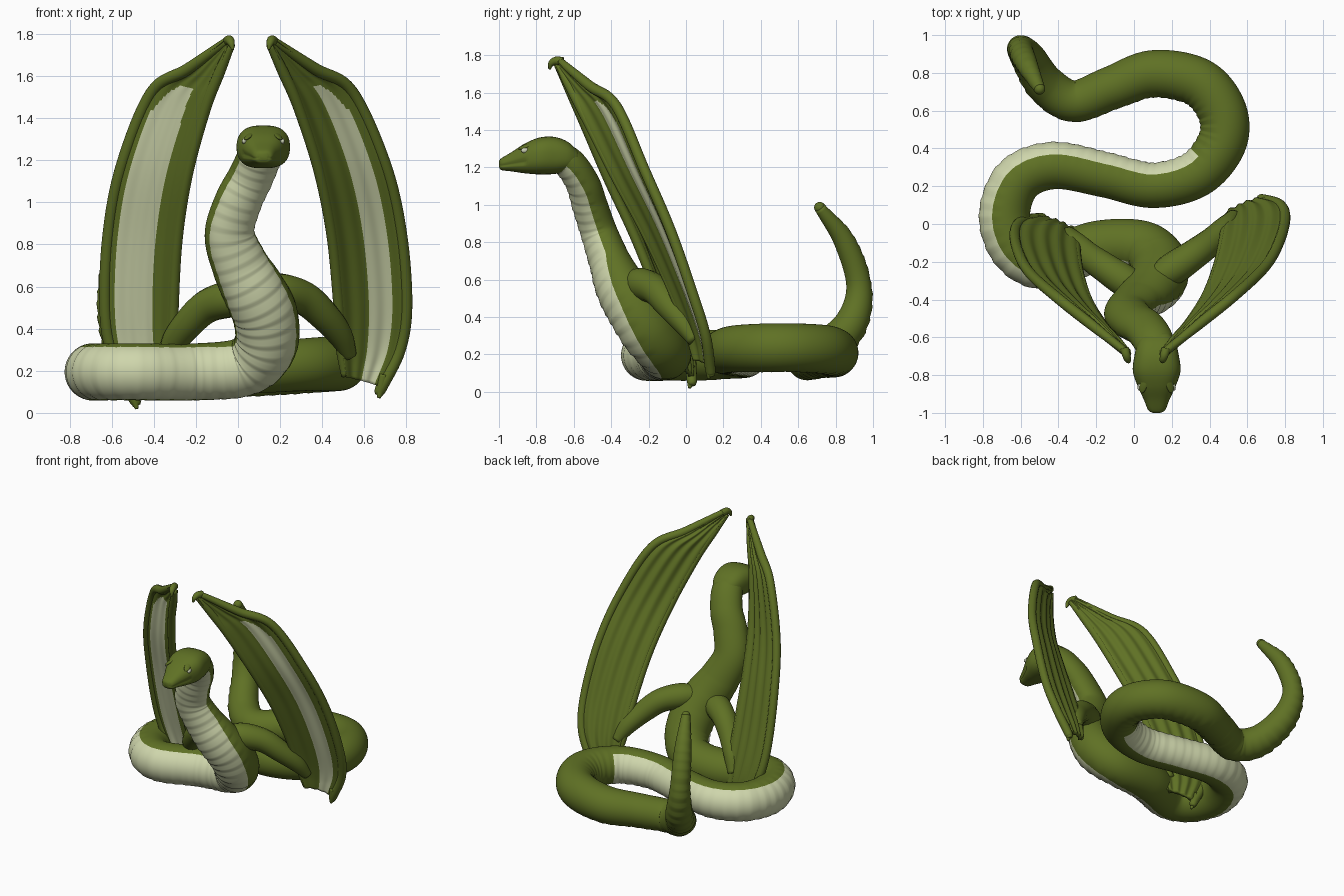
import bpy, bmesh, math
from mathutils import Vector

cube = bpy.data.objects.get("Cube")
if cube:
    bpy.data.objects.remove(cube, do_unlink=True)


def material(name, color):
    m = bpy.data.materials.new(name)
    m.use_nodes = True
    m.diffuse_color = (*color, 1)
    bsdf = next(n for n in m.node_tree.nodes if n.type == 'BSDF_PRINCIPLED')
    bsdf.inputs["Base Color"].default_value = (*color, 1)
    bsdf.inputs["Roughness"].default_value = 0.7
    return m


GREEN = material("scale green", (0.115, 0.165, 0.018))
PALE = material("belly cream", (0.62, 0.67, 0.41))
EYE = material("eye grey", (0.58, 0.62, 0.45))


def clamp(v):
    return max(0, min(1, v))


def spline(points, steps):
    """Catmull-Rom interpolation of points with any number of components."""
    pts = [Vector(p) for p in points]
    pts = [pts[0] * 2 - pts[1]] + pts + [pts[-1] * 2 - pts[-2]]
    out = []
    for a, b, c, d in zip(pts, pts[1:], pts[2:], pts[3:]):
        for s in range(steps):
            t = s / steps
            out.append((b * 2 + (c - a) * t + (a * 2 - b * 5 + c * 4 - d) * t ** 2
                        + (b * 3 - a - c * 3 + d) * t ** 3) / 2)
    return out + [pts[-2]]


def loft(name, rings, mats=(GREEN,), rule=None):
    """Skin closed rings of points; rule(ring, segment) picks the material."""
    bm = bmesh.new()
    rows = [[bm.verts.new(p) for p in ring] for ring in rings]
    n = len(rows[0])
    for i, (a, b) in enumerate(zip(rows, rows[1:])):
        for j in range(n):
            k = (j + 1) % n
            f = bm.faces.new((a[j], a[k], b[k], b[j]))
            f.material_index = rule(i, j) if rule else 0
    bm.faces.new(rows[0])
    bm.faces.new(rows[-1])
    bmesh.ops.recalc_face_normals(bm, faces=bm.faces)
    mesh = bpy.data.meshes.new(name)
    bm.to_mesh(mesh)
    bm.free()
    mesh.shade_smooth()
    for m in mats:
        mesh.materials.append(m)
    obj = bpy.data.objects.new(name, mesh)
    bpy.context.collection.objects.link(obj)


def tube_rings(path, down, segs, shape=None):
    """Rings along a path (x, y, z, radius), framed by parallel transport."""
    pos = [Vector(p[:3]) for p in path]
    rings, last = [], None
    for i, p in enumerate(pos):
        t = (pos[min(i + 1, len(pos) - 1)] - pos[max(i - 1, 0)]).normalized()
        if last:
            down = last.rotation_difference(t) @ down
        down = (down - t * down.dot(t)).normalized()
        last, side = t, t.cross(down)
        ring = []
        for j in range(segs):
            a = math.tau * (j + 0.5) / segs
            d, w, roll = shape(i, a) if shape else (1, 1, 0)
            ring.append(p + (down * math.cos(a + roll) * d
                             + side * math.sin(a + roll) * w) * path[i][3])
        rings.append(ring)
    return rings


def tube(name, points, steps=8):
    path = spline(points, steps)
    loft(name, tube_rings(path, Vector((0.3, -0.8, -0.5)), 16))


def ball(name, center, size, mat):
    bm = bmesh.new()
    bmesh.ops.create_uvsphere(bm, u_segments=20, v_segments=12, radius=1)
    mesh = bpy.data.meshes.new(name)
    bm.to_mesh(mesh)
    bm.free()
    mesh.shade_smooth()
    mesh.materials.append(mat)
    obj = bpy.data.objects.new(name, mesh)
    obj.location, obj.scale = center, size
    bpy.context.collection.objects.link(obj)
    return obj


# Body: neck, coils and raised tail as one long tube (x, y, z, radius)
STEPS, SEGS = 14, 72
body_path = spline([
    (.12, -.76, 1.265, .09), (.11, -.64, 1.235, .105), (.06, -.555, 1.12, .11),
    (0, -.515, 1, .115), (-.04, -.465, .85, .12), (.01, -.41, .7, .135),
    (.075, -.36, .58, .15), (.13, -.29, .46, .155), (.13, -.2, .32, .15),
    (.03, -.12, .22, .14), (-.2, -.12, .195, .135), (-.48, -.21, .195, .135),
    (-.635, -.12, .195, .135), (-.685, .06, .195, .135), (-.61, .24, .2, .13),
    (-.42, .31, .2, .125), (-.15, .26, .205, .12), (.1, .205, .215, .12),
    (.33, .265, .23, .125), (.465, .43, .235, .13), (.465, .6, .235, .13),
    (.34, .75, .225, .13), (.1, .795, .205, .125), (-.12, .72, .19, .115),
    (-.32, .65, .175, .11), (-.47, .74, .22, .105), (-.56, .88, .36, .09),
    (-.6, .925, .56, .068), (-.57, .85, .8, .058), (-.5, .715, .985, .03)], STEPS)

travel = [0]
for p, q in zip(body_path, body_path[1:]):
    travel.append(travel[-1] + (Vector(q[:3]) - Vector(p[:3])).length)


def body_shape(i, a):
    """Flattened neck, belly plates, and a roll that turns the belly outward."""
    at = i / STEPS
    neck = clamp((8 - at) / 3)
    roll = math.radians(51 * clamp((at - 5) / 5) - 75 * clamp((at - 19) / 5))
    belly = max(0, math.cos(a)) ** 0.5
    depth = 0.05 if at < 25 else 0.12
    plate = 1 + depth * belly * ((travel[i] / 0.06) % 1 - 0.5)
    return (1 - 0.2 * neck) * plate, plate, roll


def body_color(i, j):
    a = (j + 1) / SEGS * 360
    return int(min(a, 360 - a) < 66 and 0.6 * STEPS < i < 18.3 * STEPS)


loft("body", tube_rings(body_path, Vector((0, 0, -1)), SEGS, body_shape),
     (GREEN, PALE), body_color)
ball("tail_tip", (-.5, .715, .985), (.03, .03, .03), GREEN)

# Head: stations of y, half width, top and bottom, with a mouth groove
head = spline([
    (-1, .02, 1.235, 1.2), (-.985, .045, 1.25, 1.185), (-.93, .068, 1.283, 1.178),
    (-.86, .1, 1.328, 1.168), (-.78, .126, 1.36, 1.162), (-.7, .118, 1.362, 1.165),
    (-.63, .1, 1.335, 1.18), (-.58, .07, 1.29, 1.2)], 7)
rings = []
for y, w, top, low in head:
    ring = []
    for j in range(48):
        a = math.tau * j / 48
        c, s = math.cos(a), math.sin(a)
        groove = 1 - 0.13 * math.exp(-((s + 0.2) / 0.1) ** 2) * (y < -.85)
        ring.append((.12 + w * groove * math.copysign(abs(c) ** 0.7, c), y,
                     (top + low) / 2 + (top - low) / 2 * math.copysign(abs(s) ** 0.85, s)))
    rings.append(ring)
loft("head", rings)
for side, label in ((-1, "right"), (1, "left")):
    eye = ball(label + "_eye", (.12 + side * .086, -.857, 1.29), (.013, .026, .015), EYE)
    eye.rotation_euler.z = side * 0.35
    brow = ball(label + "_brow", (.12 + side * .07, -.855, 1.314), (.02, .045, .008), GREEN)
    brow.rotation_euler = (0.4, side * 0.3, side * 0.4)


# Wings: inner and outer edges from tip to base, sheared a little per side
inner_edge = [(.09, -.69, 1.75), (.15, -.62, 1.62), (.22, -.54, 1.45), (.31, -.4, 1.15),
              (.365, -.25, .85), (.39, -.12, .55), (.4, -.03, .3), (.415, .01, .15)]
outer_edge = [(.1, -.68, 1.775), (.3, -.52, 1.635), (.475, -.38, 1.525), (.625, -.24, 1.18),
              (.695, -.11, .85), (.715, 0, .5), (.68, .06, .28), (.59, .08, .1)]
ACROSS, ROWS = 48, 12


def place(p, side):
    k = 1.75 - p[2]
    return (.06 + side * p[0] + .02 * k, p[1] + side * .03 * k, p[2] + side * .015 * k)


def wing_color(side):
    """Cream panel, pointed at the top and narrower on the left wing."""
    def rule(i, j):
        u, t = (j + 0.5) / ACROSS, i / ROWS
        if side > 0:
            low, high = 0.46 - 0.06 * max(0, 2.5 - t), 0.8
        else:
            low, high = 0.32, 0.86
        taper = 0.3 * max(0, 2.3 - t)
        return int(low + taper * 0.3 < u < high - taper and t > 1.6)
    return rule


def thicken(points, side, radius):
    """Turn an edge into a tube path that tapers at both ends."""
    last = len(points) - 1
    return [(*place(p, side), radius * (0.65 if i in (0, last) else 1))
            for i, p in enumerate(points)]


for side, label in ((-1, "right"), (1, "left")):
    ins = [Vector(place(p, side)) for p in spline(inner_edge, ROWS)]
    outs = [Vector(place(p, side)) for p in spline(outer_edge, ROWS)]
    rings = []
    for i, (a, b) in enumerate(zip(ins, outs)):
        m, n = max(i - 1, 0), min(i + 1, len(ins) - 1)
        along = ins[n] + outs[n] - ins[m] - outs[m]
        normal = (b - a).cross(along).normalized()
        if normal.y > 0:
            normal.negate()
        width = min(1, (b - a).length / 0.25)
        front, back = [], []
        for j in range(ACROSS + 1):
            u = j / ACROSS
            mid = a.lerp(b, u) - normal * 0.02 * width * math.sin(math.pi * u)
            half = 0.012 + 0.012 * abs(2 * u - 1) ** 4
            fold = 0.006 * width * math.sin(u * math.tau * 4)
            front.append(mid + normal * (half + fold * 0.5))
            back.append(mid - normal * (half + fold))
        rings.append(front + back[::-1])

    panel = wing_color(side)
    loft(label + "_wing_membrane", rings, (GREEN, PALE),
         lambda i, j: panel(i, j) if j < ACROSS else 0)
    tube(label + "_wing_outer_bone", thicken(outer_edge + [(.575, .085, .06)], side, .028))
    tube(label + "_wing_inner_rim", thicken(inner_edge, side, .026))
    # Hooked claw at the wing tip
    claw = [(.11, -.66, 1.765, .024), (.1, -.695, 1.77, .022),
            (.092, -.72, 1.755, .017), (.085, -.73, 1.725, .006)]
    tube(label + "_wing_claw", [(*place(p, side), p[3]) for p in claw])
    # Arm from the shoulder down to the wing base
    arm = [(0, -.34, .57, .05), (.11, -.28, .56, .085), (.23, -.2, .525, .08),
           (.325, -.13, .44, .072), (.395, -.06, .35, .06), (.44, 0, .25, .035)]
    tube(label + "_wing_arm", [(*place(p, side), p[3]) for p in arm])
    # Small spur under the wing base
    spur = [(.6, .07, .16, .025), (.585, .075, .09, .022), (.575, .07, .045, .008)]
    tube(label + "_wing_spur", [(*place(p, side), p[3]) for p in spur])
